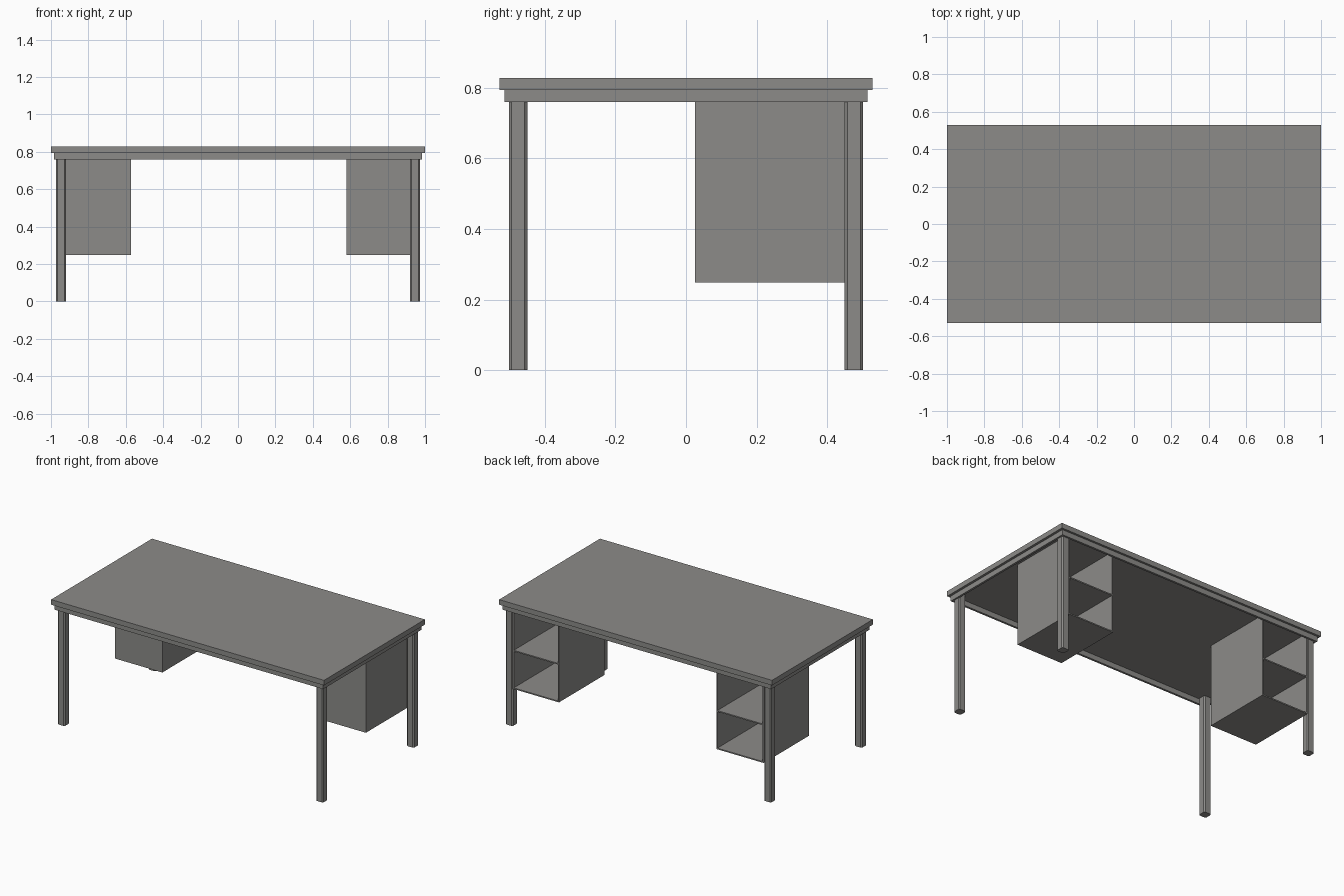
import bpy, bmesh

if "Cube" in bpy.data.objects:
    bpy.data.objects.remove(bpy.data.objects["Cube"])

grey = bpy.data.materials.new("warm_grey")
grey.diffuse_color = (0.265, 0.26, 0.25, 1)
grey.use_nodes = True
grey.node_tree.nodes["Principled BSDF"].inputs["Base Color"].default_value = grey.diffuse_color


def boxes(name, parts, chamfer=0):
    """One object made of boxes given as (x0, x1, y0, y1, z0, z1)."""
    bm = bmesh.new()
    for x0, x1, y0, y1, z0, z1 in parts:
        vs = bmesh.ops.create_cube(bm, size=1)["verts"]
        for v in vs:
            v.co = (x1 if v.co.x > 0 else x0,
                    y1 if v.co.y > 0 else y0,
                    z1 if v.co.z > 0 else z0)
    if chamfer:
        # cut only the upright corners
        edges = [e for e in bm.edges
                 if abs(e.verts[0].co.z - e.verts[1].co.z) > 0.1]
        bmesh.ops.bevel(bm, geom=edges, offset=chamfer, segments=1, affect='EDGES')
    me = bpy.data.meshes.new(name)
    bm.to_mesh(me)
    bm.free()
    me.materials.append(grey)
    ob = bpy.data.objects.new(name, me)
    bpy.context.collection.objects.link(ob)
    return ob


TOP, UNDER, APRON = 0.828, 0.794, 0.76

# table top
boxes("table_top", [(-1, 1, -0.528, 0.528, UNDER, TOP)])

# apron frame, open in the middle
ax, ay, t = 0.984, 0.514, 0.014
boxes("apron_frame", [
    (-ax, ax, -ay, -ay + t, APRON, UNDER),
    (-ax, ax, ay - t, ay, APRON, UNDER),
    (-ax, -ax + t, -ay + t, ay - t, APRON, UNDER),
    (ax - t, ax, -ay + t, ay - t, APRON, UNDER),
])

# four chamfered legs
for sx, side in ((-1, "left"), (1, "right")):
    for sy, end in ((-1, "front"), (1, "back")):
        x, y, h = sx * 0.947, sy * 0.475, 0.0265
        boxes(f"{end}_{side}_leg",
              [(x - h, x + h, y - h, y + h, 0, UNDER)], chamfer=0.008)

# hanging cabinets, open towards the back, one shelf each
p, y0, y1, z0 = 0.008, 0.025, 0.5, 0.248
for side, x0, x1 in (("left", -0.92, -0.572), ("right", 0.581, 0.92)):
    boxes(f"{side}_cabinet", [
        (x0, x0 + p, y0, y1, z0, UNDER),             # outer sides
        (x1 - p, x1, y0, y1, z0, UNDER),
        (x0 + p, x1 - p, y0, y0 + p, z0, UNDER),     # closed front
        (x0 + p, x1 - p, y0 + p, y1, z0, z0 + p),    # floor
    ])
    boxes(f"{side}_shelf", [(x0 + p, x1 - p, y0 + p, y1, 0.497, 0.505)])
